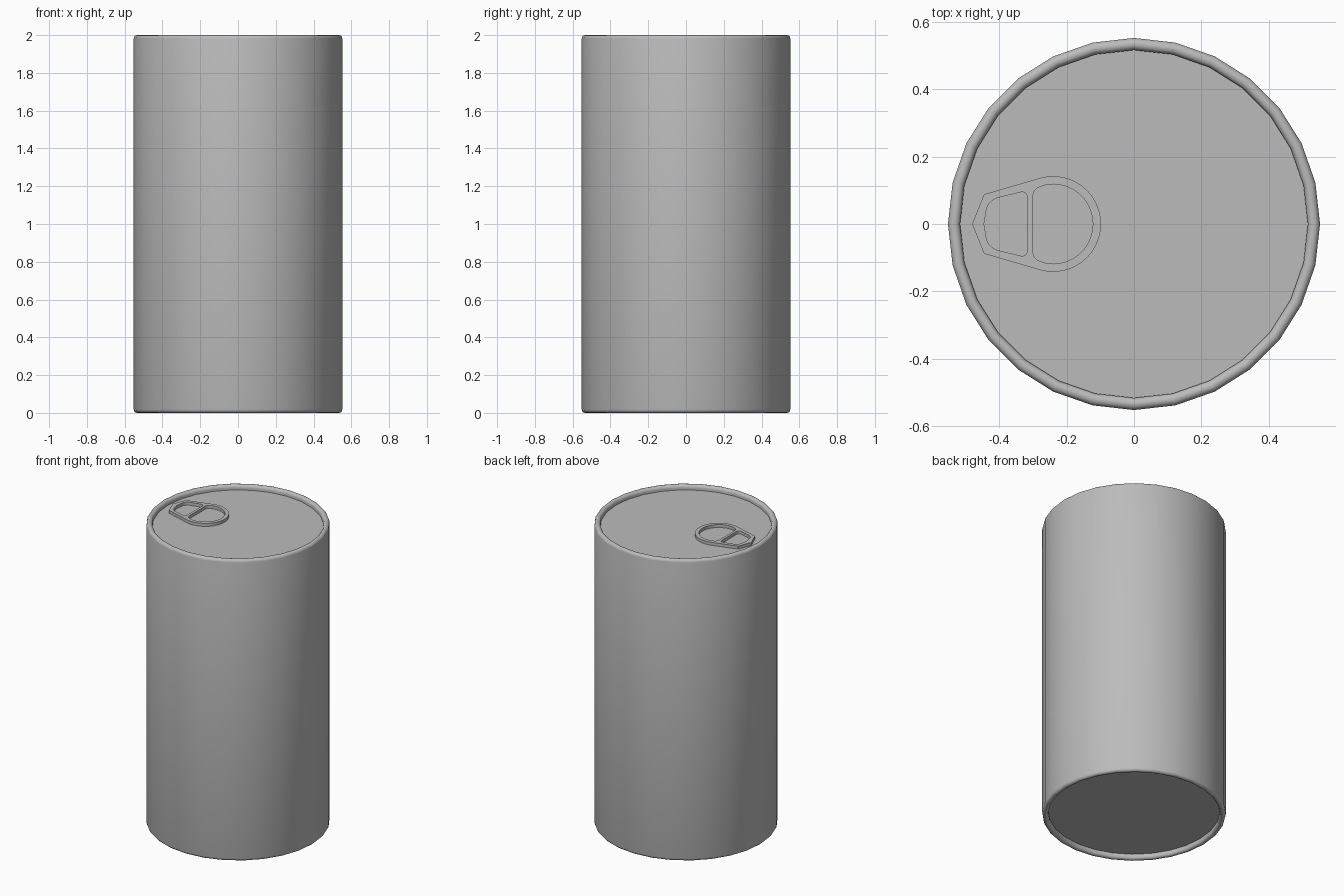
import bpy
import bmesh
from math import sin, cos, pi, radians

cube = bpy.data.objects.get("Cube")
if cube:
    bpy.data.objects.remove(cube, do_unlink=True)

SIDES, RADIUS, INNER, HEIGHT, RECESS = 28, 0.552, 0.516, 2.0, 0.032

metal = bpy.data.materials.new("grey_metal")
metal.use_nodes = True
metal.diffuse_color = (0.5, 0.5, 0.5, 1)
metal.node_tree.nodes["Principled BSDF"].inputs["Base Color"].default_value = (0.5, 0.5, 0.5, 1)


def add_object(name, data):
    obj = bpy.data.objects.new(name, data)
    bpy.context.collection.objects.link(obj)
    data.materials.append(metal)
    return obj


def arc(cx, cy, r, start, end, steps):
    angles = [radians(start + (end - start) * i / steps) for i in range(steps + 1)]
    return [(cx + r * cos(a), cy + r * sin(a)) for a in angles]


def lathe(name, profile):
    """Turn a (radius, height) profile around the z axis."""
    bm = bmesh.new()
    rings = [[bm.verts.new((r * cos(2 * pi * i / SIDES), r * sin(2 * pi * i / SIDES), z))
              for i in range(SIDES)] for r, z in profile]
    for low, high in zip(rings, rings[1:]):
        for i in range(SIDES):
            j = (i + 1) % SIDES
            bm.faces.new((low[i], low[j], high[j], high[i]))
    # The two end rings close as the recessed base and lid
    bm.faces.new(rings[0][::-1])
    bm.faces.new(rings[-1])
    bmesh.ops.recalc_face_normals(bm, faces=bm.faces)
    mesh = bpy.data.meshes.new(name)
    bm.to_mesh(mesh)
    bm.free()
    return add_object(name, mesh)


# Can body: rounded rims, recessed base and lid
rim = (RADIUS - INNER) / 2
middle = INNER + rim
profile = [(INNER, RECESS)]
profile += arc(middle, rim, rim, 180, 360, 6)
profile += arc(middle, HEIGHT - rim, rim, 0, 180, 6)
profile += [(INNER, HEIGHT - RECESS)]
body = lathe("can_body", profile)

# Ring pull: filled outline with two openings
half = 0.01
outline = [(-0.48, 0), (-0.445, -0.088)] + arc(-0.24, 0, 0.142, -106, 106, 24) + [(-0.445, 0.088)]
finger_hole = (arc(-0.24, 0, 0.118, -100, 100, 20) + arc(-0.27, 0.082, 0.03, 100, 180, 4)
               + arc(-0.27, -0.082, 0.03, 180, 260, 4))
upper = arc(-0.332, 0.08, 0.015, 0, 105, 4) + arc(-0.39, 0.03, 0.05, 110, 160, 4)
rivet_hole = upper + [(-0.445, 0)] + [(x, -y) for x, y in reversed(upper)]

curve = bpy.data.curves.new("ring_pull", "CURVE")
curve.dimensions = "2D"
curve.fill_mode = "BOTH"
curve.extrude = half
for loop in (outline, finger_hole, rivet_hole):
    spline = curve.splines.new("POLY")
    spline.points.add(len(loop) - 1)
    for point, (x, y) in zip(spline.points, loop):
        point.co = (x, y, 0, 1)
    spline.use_cyclic_u = True
ring = add_object("ring_pull", curve)
ring.location.z = HEIGHT - RECESS + half

bpy.ops.object.select_all(action="DESELECT")
ring.select_set(True)
bpy.context.view_layer.objects.active = ring
bpy.ops.object.convert(target="MESH")
ring = bpy.context.view_layer.objects.active

# Smooth round sides, crisp edges
body.select_set(True)
ring.select_set(True)
bpy.ops.object.shade_smooth_by_angle(angle=radians(35))
